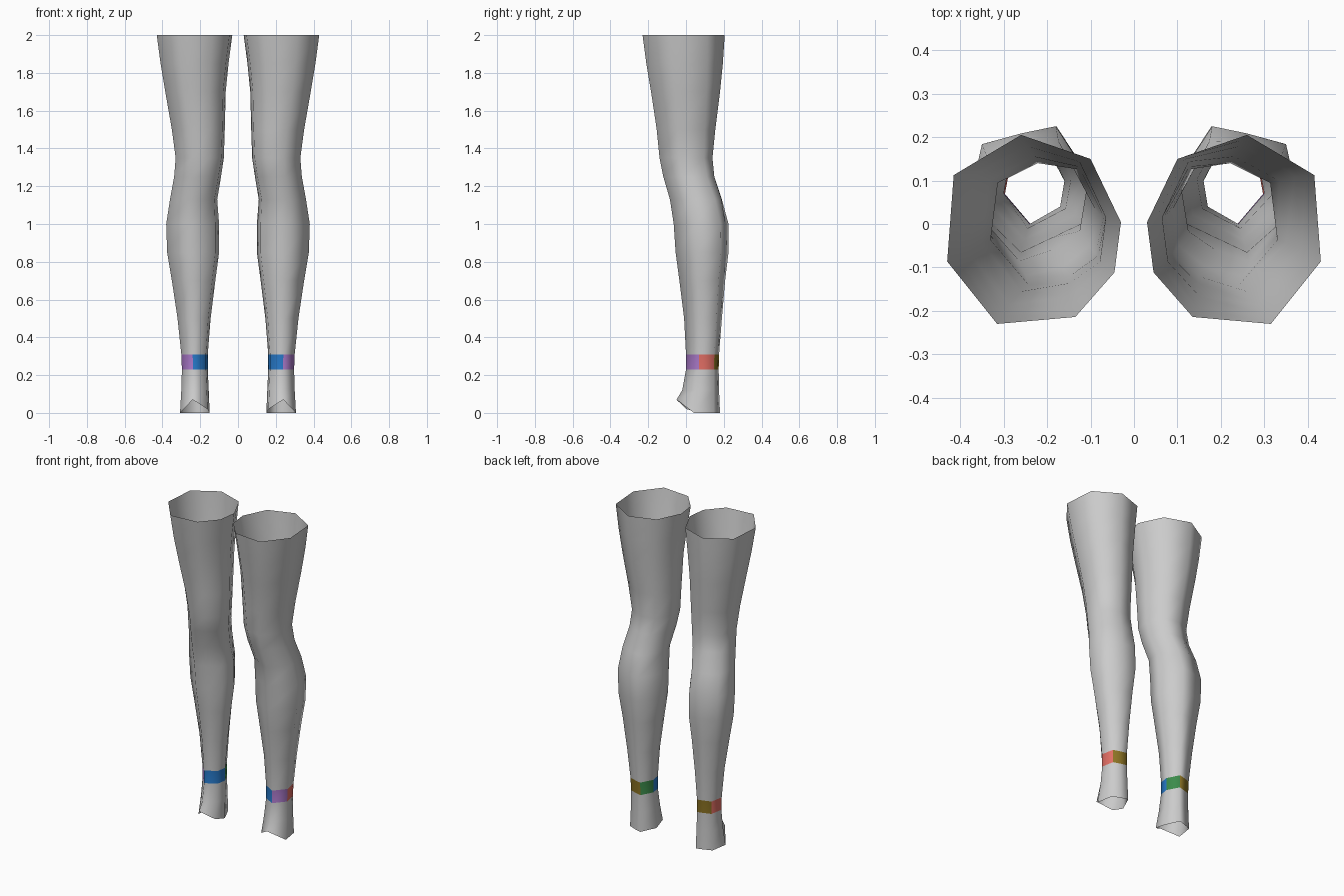
import bpy

if "Cube" in bpy.data.objects:
    bpy.data.objects.remove(bpy.data.objects["Cube"], do_unlink=True)


def material(name, rgb):
    m = bpy.data.materials.new(name)
    m.use_nodes = True
    m.diffuse_color = (*rgb, 1)
    m.node_tree.nodes["Principled BSDF"].inputs["Base Color"].default_value = (*rgb, 1)
    return m


MATERIALS = [
    material("grey", (0.6, 0.6, 0.6)),
    material("olive", (0.26, 0.17, 0.017)),
    material("green", (0.045, 0.26, 0.07)),
    material("blue", (0.02, 0.19, 0.58)),
    material("purple", (0.40, 0.19, 0.58)),
    material("red", (0.75, 0.155, 0.127)),
]
# Ankle band colour of each side, from the back round the inner side
BAND = [1, 2, 3, 3, 3, 4, 5, 1]

# Cross-sections of thigh and ankle, matched point for point
THIGH = [(0.26, 0.205), (0.10, 0.15), (0.03, 0.005), (0.045, -0.11),
         (0.135, -0.212), (0.315, -0.228), (0.43, -0.085), (0.415, 0.113)]
ANKLE = [(0.24, 0.165), (0.20, 0.175), (0.16, 0.10), (0.17, 0.04),
         (0.205, 0.02), (0.24, 0.0), (0.30, 0.07), (0.285, 0.15)]

# Height, then inner, outer, front and back limits of each ring
LEVELS = [
    (2.00, 0.03, 0.43, -0.23, 0.205),
    (1.85, 0.05, 0.41, -0.21, 0.195),
    (1.70, 0.065, 0.385, -0.185, 0.18),
    (1.50, 0.07, 0.35, -0.155, 0.155),
    (1.35, 0.075, 0.33, -0.14, 0.14),
    (1.25, 0.09, 0.338, -0.12, 0.15),
    (1.13, 0.11, 0.36, -0.085, 0.19),
    (1.00, 0.10, 0.38, -0.065, 0.225),
    (0.85, 0.10, 0.375, -0.055, 0.225),
    (0.70, 0.12, 0.35, -0.035, 0.207),
    (0.50, 0.145, 0.32, -0.01, 0.19),
    (0.31, 0.16, 0.30, 0.0, 0.175),
    (0.23, 0.16, 0.297, 0.0, 0.173),
    (0.12, 0.155, 0.30, -0.02, 0.175),
    (0.00, 0.15, 0.307, -0.05, 0.18),
]
BAND_TOP = 0.31


def fit(values, low, high):
    a, b = min(values), max(values)
    return [low + (v - a) / (b - a) * (high - low) for v in values]


def ring(z, x0, x1, y0, y1):
    t = min(1, 2 - z)
    xs = fit([p[0] + (q[0] - p[0]) * t for p, q in zip(THIGH, ANKLE)], x0, x1)
    ys = fit([p[1] + (q[1] - p[1]) * t for p, q in zip(THIGH, ANKLE)], y0, y1)
    return [(x, y, z) for x, y in zip(xs, ys)]


def leg(name, side):
    verts = [v for level in LEVELS for v in ring(*level)]
    n = len(ANKLE)
    # Raised notch at the front of the open foot end
    last = len(verts) - n
    for j, lift in ((3, 0.02), (4, 0.045), (5, 0.07)):
        x, y, z = verts[last + j]
        verts[last + j] = (x, y, lift)
    faces, colours = [], []
    for i in range(len(LEVELS) - 1):
        for j in range(n):
            k = (j + 1) % n
            face = [(i + 1) * n + j, (i + 1) * n + k, i * n + k, i * n + j]
            faces.append(face if side > 0 else face[::-1])
            colours.append(BAND[j] if LEVELS[i][0] == BAND_TOP else 0)
    mesh = bpy.data.meshes.new(name)
    mesh.from_pydata([(side * x, y, z) for x, y, z in verts], [], faces)
    for m in MATERIALS:
        mesh.materials.append(m)
    for poly, colour in zip(mesh.polygons, colours):
        poly.material_index = colour
        poly.use_smooth = True
    mesh.update()
    bpy.context.collection.objects.link(bpy.data.objects.new(name, mesh))


leg("left_leg", 1)
leg("right_leg", -1)
